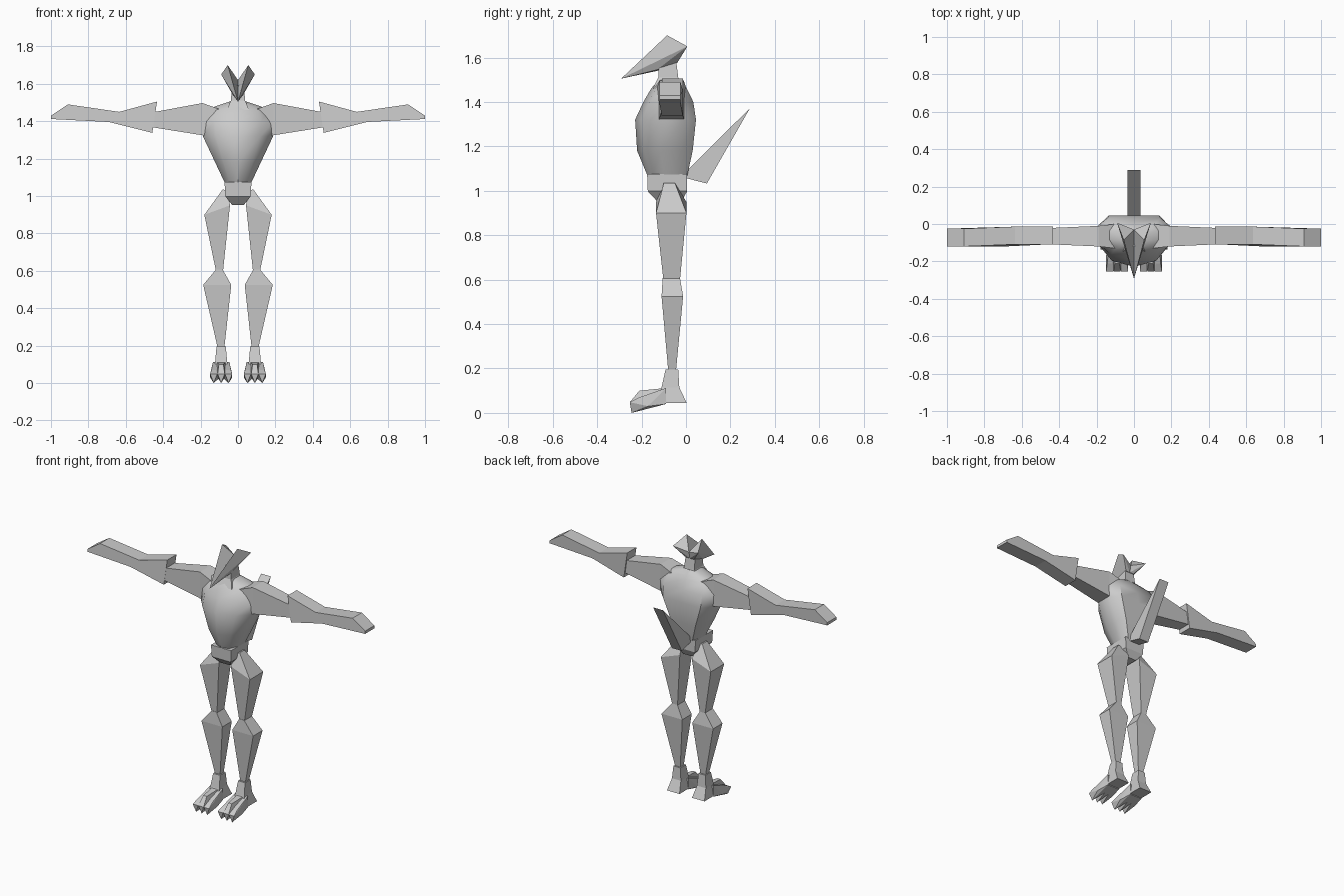
import bpy, bmesh, math

if "Cube" in bpy.data.objects:
    bpy.data.objects.remove(bpy.data.objects["Cube"])


def finish(name, bm, mirror=False, smooth=None):
    bmesh.ops.recalc_face_normals(bm, faces=bm.faces)
    me = bpy.data.meshes.new(name)
    bm.to_mesh(me)
    bm.free()
    ob = bpy.data.objects.new(name, me)
    bpy.context.collection.objects.link(ob)
    if mirror:
        ob.modifiers.new("Mirror", 'MIRROR')
        ob.modifiers["Mirror"].use_mirror_merge = False
    if smooth:
        bpy.ops.object.select_all(action='DESELECT')
        ob.select_set(True)
        bpy.context.view_layer.objects.active = ob
        bpy.ops.object.shade_smooth_by_angle(angle=math.radians(smooth))
    return ob


def loft(name, rings, **kw):
    """Skin a list of equal-length point rings and cap both ends."""
    bm = bmesh.new()
    vr = [[bm.verts.new(p) for p in r] for r in rings]
    n = len(vr[0])
    for a, b in zip(vr, vr[1:]):
        for i in range(n):
            j = (i + 1) % n
            bm.faces.new((a[i], a[j], b[j], b[i]))
    bm.faces.new(vr[0])
    bm.faces.new(vr[-1])
    return finish(name, bm, **kw)


def hull(name, pts, **kw):
    bm = bmesh.new()
    for p in pts:
        bm.verts.new(p)
    res = bmesh.ops.convex_hull(bm, input=bm.verts)
    bmesh.ops.delete(bm, geom=[v for v in bm.verts if not v.link_faces], context='VERTS')
    return finish(name, bm, **kw)


def rect(z, x0, x1, y0, y1, z_in=None):
    """Horizontal rectangle; z_in lowers the inner side."""
    zi = z if z_in is None else z_in
    return [(x0, y0, zi), (x1, y0, z), (x1, y1, z), (x0, y1, zi)]


def body_ring(z, w, front, back):
    """Ten-sided chest section with a keeled front."""
    d = back - front
    half = [(0.63 * w, front + 0.12 * d), (w, front + 0.42 * d),
            (w, front + 0.8 * d), (0.72 * w, back)]
    right = [(x, y, z) for x, y in half]
    left = [(-x, y, z) for x, y in reversed(half)]
    return [(0, front, z)] + right + [(0, back, z)] + left


# Torso
loft("torso", [body_ring(*r) for r in (
    (1.065, 0.068, -0.172, 0.005), (1.18, 0.122, -0.22, 0.03),
    (1.32, 0.188, -0.229, 0.045), (1.40, 0.195, -0.192, 0.033),
    (1.46, 0.165, -0.157, 0.004), (1.48, 0.12, -0.14, -0.01),
    (1.505, 0.045, -0.125, -0.03))], smooth=40)

# Pelvis
loft("pelvis", [rect(1.075, -0.072, 0.072, -0.175, 0.005),
                rect(0.998, -0.068, 0.068, -0.172, 0.005),
                rect(0.953, -0.032, 0.032, -0.13, -0.02)])

# Neck
loft("neck", [rect(1.46, -0.06, 0.06, -0.15, -0.02),
              rect(1.51, -0.038, 0.038, -0.125, -0.035),
              rect(1.59, -0.032, 0.032, -0.12, -0.045)])

# Beaked head, one lobe mirrored to make the V-shaped crest
hull("head", [(0, -0.292, 1.505), (0.055, -0.085, 1.70), (0.09, 0.006, 1.65),
              (0, -0.03, 1.62), (0.03, -0.04, 1.575), (0.03, -0.13, 1.545),
              (0, -0.13, 1.54), (0, -0.04, 1.575)], mirror=True)

# Tail
tail = [(0.0, 1.087), (0.288, 1.372), (0.094, 1.033), (-0.02, 1.062)]
loft("tail", [[(x, y, z) for y, z in tail] for x in (-0.035, 0.035)])


# Upper arms
def arm_ring(x, z0, z1, y0=-0.115, y1=-0.015):
    return [(x, y0, z0), (x, y1, z0), (x, y1, z1), (x, y0, z1)]


loft("upper_arm", [arm_ring(0.10, 1.29, 1.465, -0.13, 0.0),
                   arm_ring(0.19, 1.325, 1.497, -0.12, -0.01),
                   arm_ring(0.46, 1.368, 1.447, -0.108, -0.022)], mirror=True)

# Forearms with hands
fore = [(0.433, 1.505), (0.635, 1.45), (0.91, 1.49), (1.0, 1.43),
        (1.0, 1.412), (0.69, 1.396), (0.458, 1.338)]
loft("forearm", [[(x, y + (0.006 if (x < 0.66) else -0.005), z) for x, z in fore]
                 for y in (-0.115, -0.02)], mirror=True)

# Thighs
loft("thigh", [rect(1.035, 0.055, 0.082, -0.10, -0.05, 1.03),
               rect(0.90, 0.043, 0.18, -0.135, 0.002, 0.95),
               rect(0.60, 0.08, 0.118, -0.102, -0.027)], mirror=True)

# Shins
loft("shin", [rect(0.607, 0.082, 0.118, -0.105, -0.027),
              rect(0.525, 0.036, 0.186, -0.11, -0.013),
              rect(0.19, 0.073, 0.109, -0.08, -0.045)], mirror=True)

# Feet
loft("foot", [rect(0.195, 0.065, 0.115, -0.092, -0.035),
              rect(0.115, 0.058, 0.122, -0.11, -0.03),
              rect(0.045, 0.045, 0.135, -0.14, 0.003)], mirror=True)

# Clawed toes, fanned out from the foot
for label, bx, tx, top in (("inner", 0.07, 0.05, 0.07), ("middle", 0.09, 0.09, 0.10),
                           ("outer", 0.11, 0.13, 0.07)):
    pts = [(tx, -0.245, 0.0)]
    for s in (-1, 1):
        pts += [(bx + s * 0.024, -0.09, 0.112), (bx + s * 0.024, -0.09, 0.04),
                (tx + s * 0.012, -0.21, top), (tx + s * 0.019, -0.253, 0.048),
                (tx + s * 0.019, -0.17, 0.03)]
    hull(label + "_toe", pts, mirror=True)
